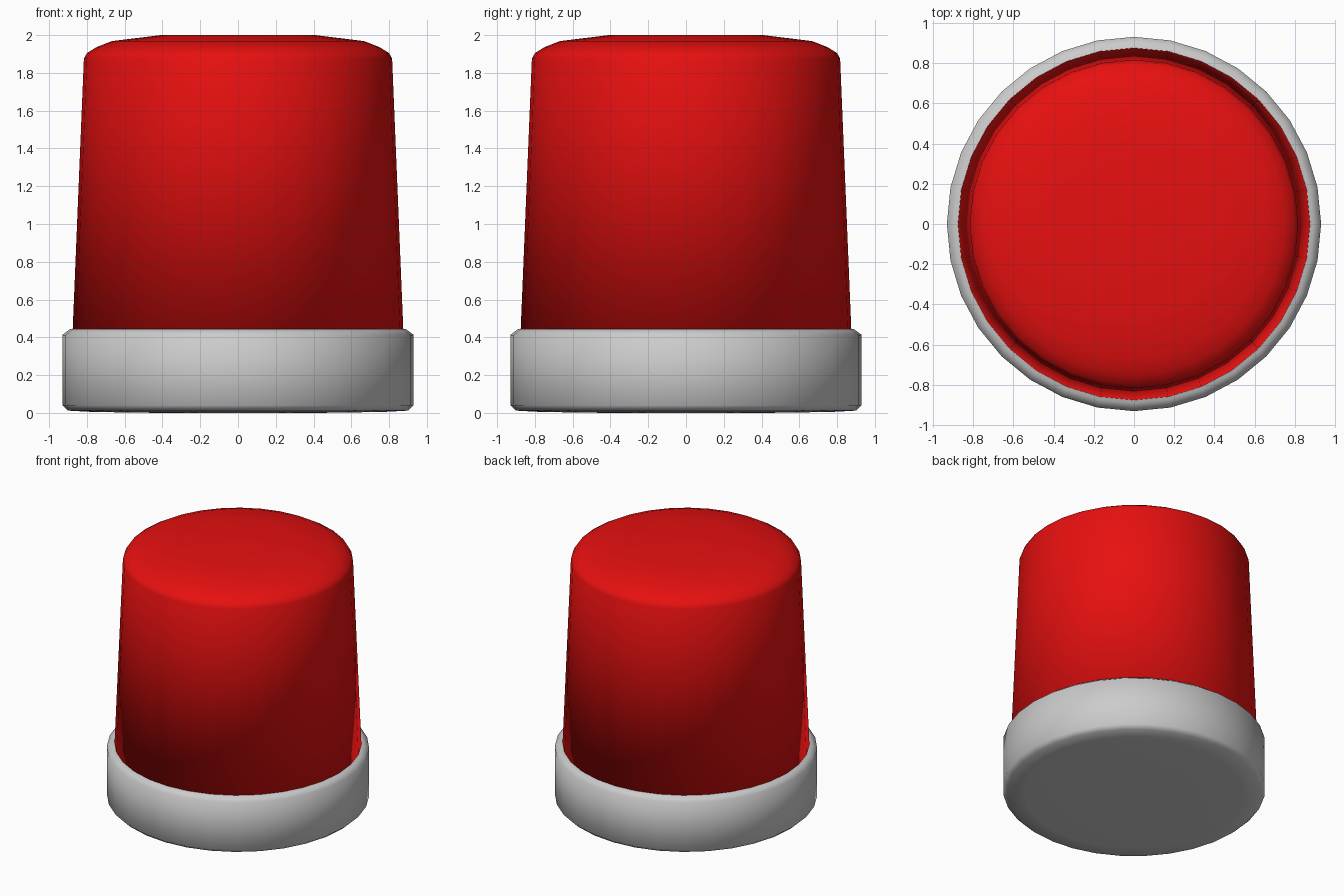
import bpy, bmesh
from math import cos, sin, tau

if "Cube" in bpy.data.objects:
    bpy.data.objects.remove(bpy.data.objects["Cube"])

SIDES = 32


def lathe(name, profile, colour=None):
    """Revolve (radius, z) points, listed bottom to top, into a closed solid."""
    bm = bmesh.new()
    rings = []
    for r, z in profile:
        n = 1 if r == 0 else SIDES
        rings.append([bm.verts.new((r * cos(tau * i / SIDES), r * sin(tau * i / SIDES), z))
                      for i in range(n)])
    for low, high in zip(rings, rings[1:]):
        for i in range(SIDES):
            j = (i + 1) % SIDES
            if len(low) == 1:
                bm.faces.new((low[0], high[j], high[i]))
            elif len(high) == 1:
                bm.faces.new((low[i], low[j], high[0]))
            else:
                bm.faces.new((low[i], low[j], high[j], high[i]))
    bmesh.ops.recalc_face_normals(bm, faces=bm.faces)
    for f in bm.faces:
        f.smooth = True
    mesh = bpy.data.meshes.new(name)
    bm.to_mesh(mesh)
    bm.free()
    obj = bpy.data.objects.new(name, mesh)
    bpy.context.collection.objects.link(obj)
    if colour:
        mat = bpy.data.materials.new(name + "_colour")
        mat.diffuse_color = colour
        mat.use_nodes = True
        mat.node_tree.nodes["Principled BSDF"].inputs["Base Color"].default_value = mat.diffuse_color
        mesh.materials.append(mat)
    return obj


# Grey mounting ring with softened rims
lathe("base", [(0, 0), (0.42, 0), (0.77, 0.005), (0.90, 0.012), (0.93, 0.04),
               (0.93, 0.413), (0.89, 0.443), (0.80, 0.443), (0, 0.443)])

# Red tapered lamp cover, seated just inside the base
lathe("lamp_cover", [(0, 0.42), (0.876, 0.42), (0.816, 1.875), (0.80, 1.905),
                     (0.748, 1.937), (0.668, 1.968), (0.41, 2.0), (0, 2.0)],
      (0.8, 0.005, 0.005, 1))
